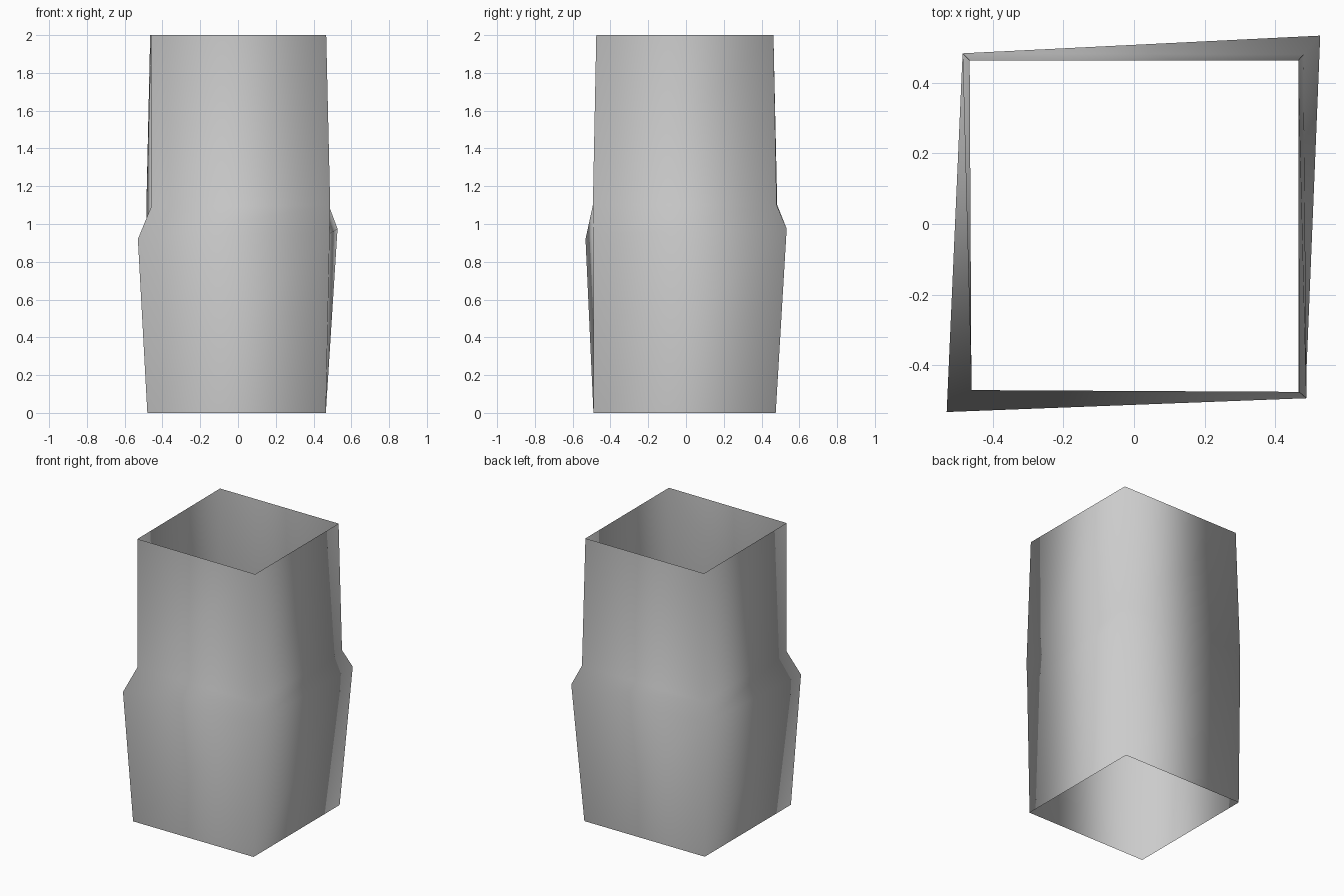
import bpy
import bmesh

cube = bpy.data.objects.get("Cube")
if cube:
    bpy.data.objects.remove(cube, do_unlink=True)

# Plain grey finish
grey = bpy.data.materials.new("light_grey")
grey.use_nodes = True
colour = (0.6, 0.6, 0.6, 1)
grey.diffuse_color = colour
grey.node_tree.nodes["Principled BSDF"].inputs["Base Color"].default_value = colour

# Corner columns from bottom to top: front left, front right, back right, back left
columns = [
    [(-.48, -.49, 0), (-.53, -.532, .92), (-.46, -.47, 1.09), (-.46, -.47, 2)],
    [(.465, -.49, 0), (.485, -.49, .95), (.488, -.493, 1.1), (.467, -.475, 2)],
    [(.465, .475, 0), (.527, .533, .975), (.48, .48, 1.1), (.465, .463, 2)],
    [(-.48, .475, 0), (-.485, .483, .95), (-.485, .483, 1.1), (-.465, .463, 2)],
]

# Open square sleeve, one wall between each pair of neighbouring columns
bm = bmesh.new()
posts = [[bm.verts.new(p) for p in column] for column in columns]
for i, near in enumerate(posts):
    far = posts[(i + 1) % len(posts)]
    for k in range(len(near) - 1):
        face = bm.faces.new((near[k], far[k], far[k + 1], near[k + 1]))
        face.smooth = True

mesh = bpy.data.meshes.new("square_sleeve")
bm.to_mesh(mesh)
bm.free()
mesh.materials.append(grey)
sleeve = bpy.data.objects.new("square_sleeve", mesh)
bpy.context.collection.objects.link(sleeve)
